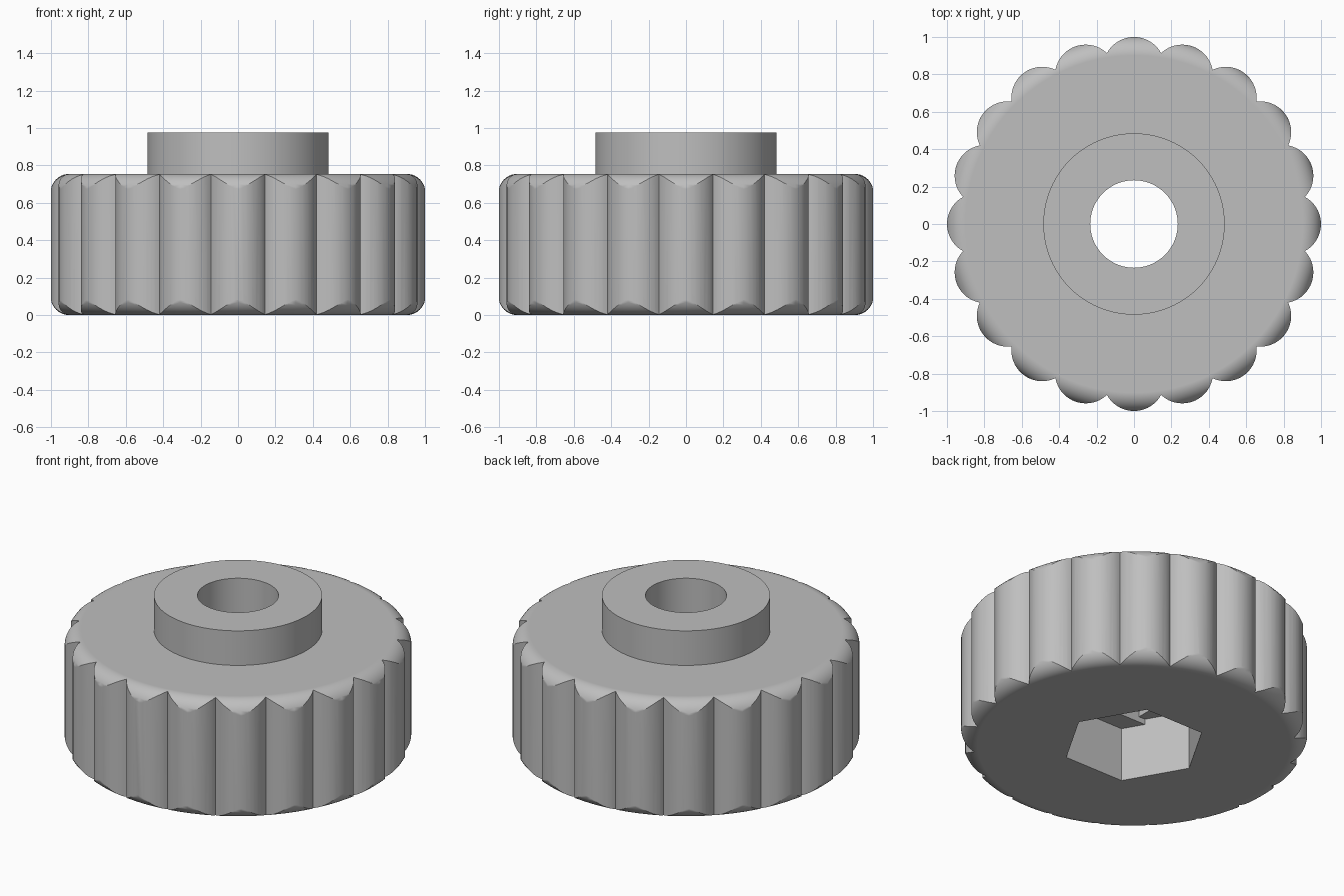
import bpy, bmesh
from math import sin, cos, pi, radians, asin

cube = bpy.data.objects.get("Cube")
if cube:
    bpy.data.objects.remove(cube, do_unlink=True)

LOBES = 20
LOBE_R = 0.165
HEIGHT = 0.755
COLLAR_TOP = 0.975
FILLET = 0.1
HOLE_R = 0.235
HEX_R = 0.415
HEX_DEPTH = 0.345
STEP = 0.035


def make_object(name, bm):
    bmesh.ops.recalc_face_normals(bm, faces=bm.faces[:])
    mesh = bpy.data.meshes.new(name)
    bm.to_mesh(mesh)
    bm.free()
    ob = bpy.data.objects.new(name, mesh)
    bpy.context.collection.objects.link(ob)
    return ob


def prism(name, outline, z0, z1):
    """Extrude a flat outline from z0 to z1."""
    bm = bmesh.new()
    low = [bm.verts.new((x, y, z0)) for x, y in outline]
    high = [bm.verts.new((x, y, z1)) for x, y in outline]
    bm.faces.new(low[::-1])
    bm.faces.new(high)
    n = len(outline)
    for i in range(n):
        j = (i + 1) % n
        bm.faces.new((low[i], low[j], high[j], high[i]))
    return make_object(name, bm)


def ring(radius, sides):
    return [(radius * cos(2 * pi * i / sides), radius * sin(2 * pi * i / sides))
            for i in range(sides)]


def rectangle(hx, hy):
    return [(-hx, -hy), (hx, -hy), (hx, hy), (-hx, hy)]


def revolve(name, profile, sides):
    """Closed solid of revolution with flat end caps."""
    bm = bmesh.new()
    rows = [[bm.verts.new((r * x, r * y, z)) for x, y in ring(1, sides)]
            for r, z in profile]
    for a, b in zip(rows, rows[1:]):
        for i in range(sides):
            j = (i + 1) % sides
            bm.faces.new((a[i], a[j], b[j], b[i]))
    bm.faces.new(rows[0][::-1])
    bm.faces.new(rows[-1])
    return make_object(name, bm)


def boolean(target, tool, operation):
    mod = target.modifiers.new(operation.title(), 'BOOLEAN')
    mod.operation = operation
    mod.solver = 'EXACT'
    mod.object = tool
    bpy.context.view_layer.objects.active = target
    bpy.ops.object.modifier_apply(modifier=mod.name)
    bpy.data.objects.remove(tool, do_unlink=True)


# Rounded blank: fillets at the bottom and top rims
core = 1.002 - FILLET
arc = [radians(a) for a in range(0, 91, 9)]
profile = [(core + FILLET * sin(a), FILLET - FILLET * cos(a)) for a in arc]
profile += [(r, HEIGHT - z) for r, z in reversed(profile)]
knob = revolve("grip_knob", profile, 160)

# Scalloped grip outline made of bulging arcs
spread = asin(0.145 / LOBE_R)
steps = 14
outline = []
for k in range(LOBES):
    centre = 2 * pi * k / LOBES
    cx, cy = (1 - LOBE_R) * cos(centre), (1 - LOBE_R) * sin(centre)
    for s in range(steps):
        a = centre + spread * (2 * s / steps - 1)
        outline.append((cx + LOBE_R * cos(a), cy + LOBE_R * sin(a)))
boolean(knob, prism("scallops", outline, -0.1, HEIGHT + 0.1), 'INTERSECT')

# Raised collar
boolean(knob, prism("collar", ring(0.485, 96), HEIGHT - 0.1, COLLAR_TOP), 'UNION')

# Hexagonal nut pocket with a stepped ceiling, and the bolt hole
boolean(knob, prism("nut_pocket", ring(HEX_R, 6), -0.1, HEX_DEPTH), 'DIFFERENCE')
slot = prism("slot", ring(HEX_R, 6), HEX_DEPTH - 0.05, HEX_DEPTH + STEP)
boolean(slot, prism("slot_limit", rectangle(1, HOLE_R), 0, 1), 'INTERSECT')
boolean(knob, slot, 'DIFFERENCE')
boolean(knob, prism("square_step", rectangle(HOLE_R, HOLE_R),
                    HEX_DEPTH - 0.02, HEX_DEPTH + 2 * STEP), 'DIFFERENCE')
boolean(knob, prism("bolt_hole", ring(HOLE_R - 0.001, 72),
                    HEX_DEPTH - 0.1, COLLAR_TOP + 0.1), 'DIFFERENCE')

# Plain grey finish
grey = bpy.data.materials.new("grey_plastic")
grey.use_nodes = True
colour = (0.52, 0.52, 0.52, 1)
grey.diffuse_color = colour
grey.node_tree.nodes["Principled BSDF"].inputs["Base Color"].default_value = colour
knob.data.materials.clear()
knob.data.materials.append(grey)
for face in knob.data.polygons:
    face.material_index = 0

# Smooth curves, crisp edges, level flats
bpy.ops.object.select_all(action='DESELECT')
knob.select_set(True)
bpy.context.view_layer.objects.active = knob
bpy.ops.object.shade_smooth_by_angle(angle=radians(25))
weighted = knob.modifiers.new("Weighted Normals", 'WEIGHTED_NORMAL')
weighted.keep_sharp = True
